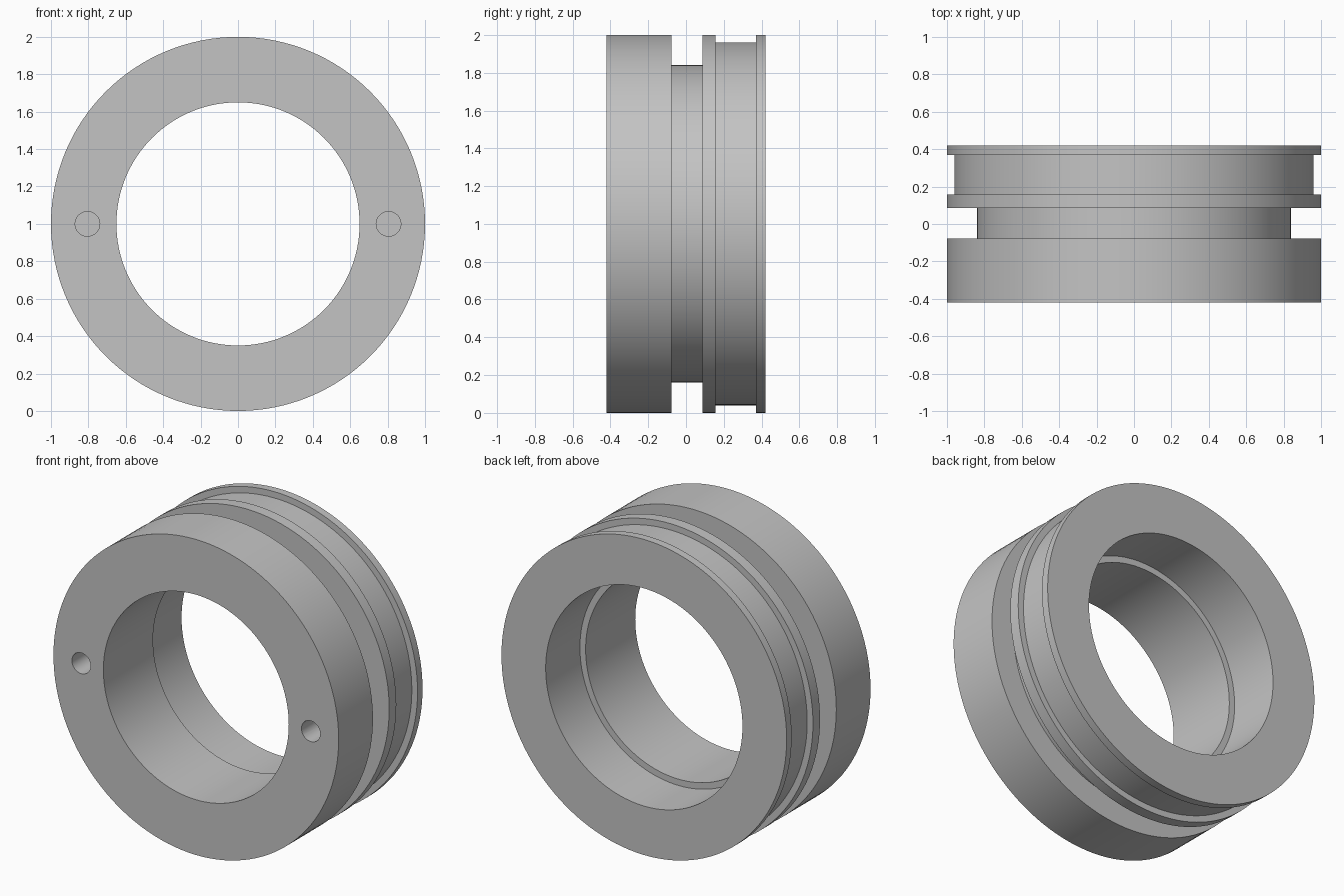
import bpy, bmesh, math
from mathutils import Matrix, Vector

cube = bpy.data.objects.get("Cube")
if cube:
    bpy.data.objects.remove(cube, do_unlink=True)

# Single metal colour
metal = bpy.data.materials.new("light_grey_metal")
metal.use_nodes = True
colour = (0.55, 0.55, 0.55, 1)
metal.diffuse_color = colour
metal.node_tree.nodes["Principled BSDF"].inputs["Base Color"].default_value = colour


def add_object(name, bm):
    bmesh.ops.recalc_face_normals(bm, faces=bm.faces)
    mesh = bpy.data.meshes.new(name)
    bm.to_mesh(mesh)
    bm.free()
    mesh.materials.append(metal)
    obj = bpy.data.objects.new(name, mesh)
    bpy.context.collection.objects.link(obj)
    return obj


# Ring section as (radius, y): grooved outside, stepped bore inside
FRONT, BACK, CENTRE_Z = -0.42, 0.42, 1.0
profile = [
    (0.65, FRONT), (1.0, FRONT),
    (1.0, -0.077), (0.84, -0.077), (0.84, 0.086), (1.0, 0.086),
    (1.0, 0.157), (0.96, 0.157), (0.96, 0.37), (1.0, 0.37),
    (1.0, BACK), (0.69, BACK), (0.69, 0.077), (0.65, 0.077),
]
bm = bmesh.new()
verts = [bm.verts.new((r, y, CENTRE_Z)) for r, y in profile]
edges = [bm.edges.new((v, verts[i - 1])) for i, v in enumerate(verts)]
bmesh.ops.spin(bm, geom=verts + edges, cent=(0, 0, CENTRE_Z), axis=(0, 1, 0),
               angle=math.tau, steps=128, use_merge=True)
bmesh.ops.remove_doubles(bm, verts=bm.verts, dist=1e-5)
ring = add_object("grooved_ring", bm)

# Two blind spanner holes in the front face
HOLE_DEPTH = 0.25
bm = bmesh.new()
for side in (-1, 1):
    place = Matrix.Translation(Vector((side * 0.805, FRONT, CENTRE_Z)))
    bmesh.ops.create_cone(bm, cap_ends=True, segments=32, radius1=0.066, radius2=0.066,
                          depth=2 * HOLE_DEPTH,
                          matrix=place @ Matrix.Rotation(math.pi / 2, 4, 'X'))
cutter = add_object("hole_cutter", bm)
cutter.hide_render = True

# Apply the cut, then drop the cutter
cut = ring.modifiers.new("spanner_holes", 'BOOLEAN')
cut.operation = 'DIFFERENCE'
cut.solver = 'EXACT'
cut.object = cutter
bpy.ops.object.select_all(action='DESELECT')
bpy.context.view_layer.objects.active = ring
ring.select_set(True)
bpy.ops.object.modifier_apply(modifier=cut.name)
bpy.data.objects.remove(cutter, do_unlink=True)

# Smooth round walls, sharp machined edges
bpy.ops.object.shade_smooth_by_angle(angle=math.radians(30))
